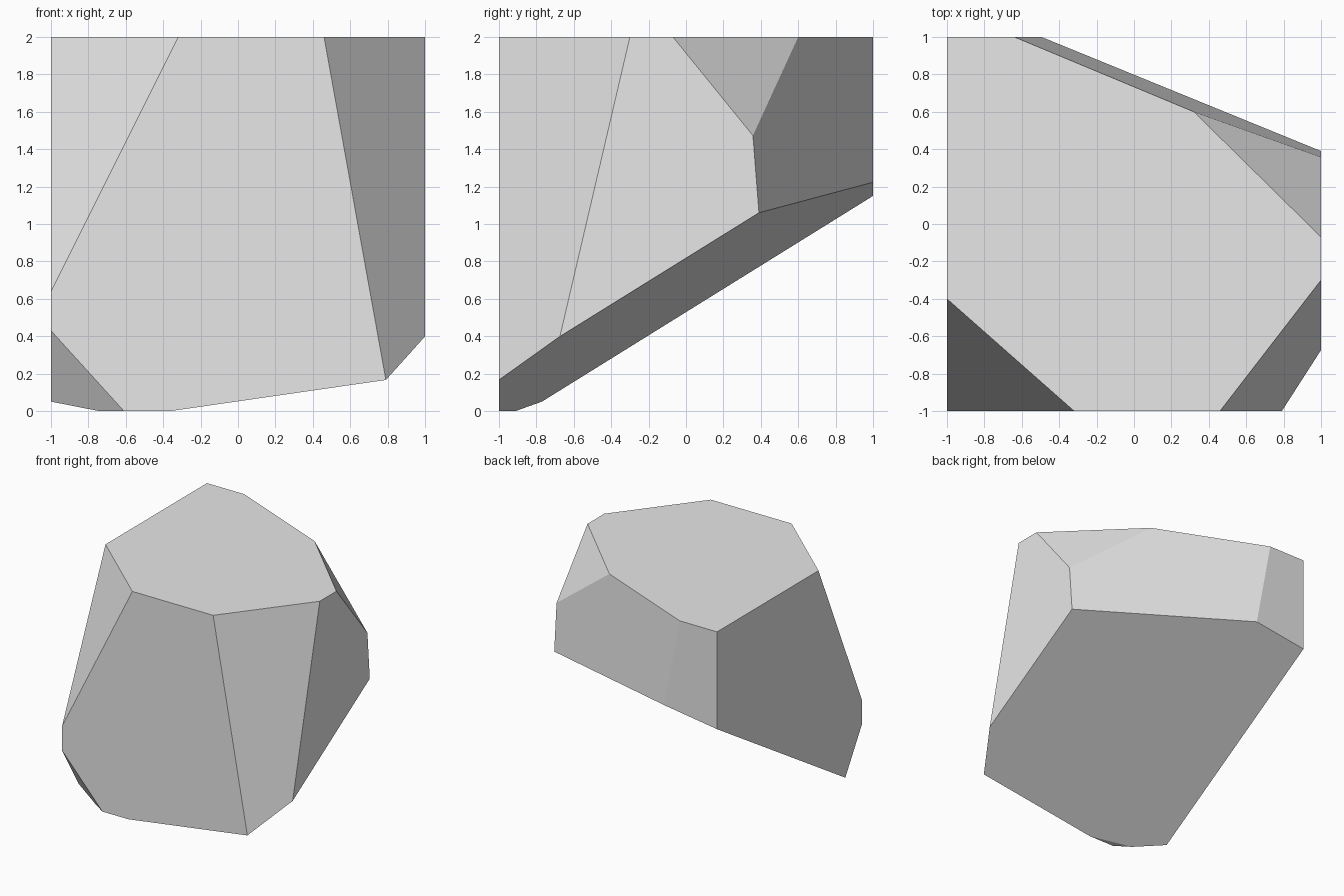
import bpy, bmesh
from mathutils import Vector

old = bpy.data.objects.get("Cube")
if old:
    bpy.data.objects.remove(old, do_unlink=True)

# Stone grey
stone = bpy.data.materials.new("stone grey")
stone.use_nodes = True
grey = (0.8, 0.8, 0.8, 1.0)
stone.diffuse_color = grey
stone.node_tree.nodes["Principled BSDF"].inputs["Base Color"].default_value = grey

# Each facet is a slice through three points on the block's surface
slices = {
    "front right top corner": [(-1, -1, 0.64), (-0.32, -1, 2), (-1, -0.4, 2)],
    "front left edge": [(0.46, -1, 2), (0.79, -1, 0.17), (1, -0.3, 2)],
    "sloping underside": [(-0.36, -1, 0), (1, 0.39, 1.06), (-1, 1, 1.15)],
    "front right bottom corner": [(-1, -1, 0.43), (-0.61, -1, 0), (-1, -0.77, 0.05)],
    "back left edge": [(-0.64, 1, 2), (0.32, 0.6, 2), (1, 0.39, 1.06)],
    "back left top corner": [(1, -0.07, 2), (0.32, 0.6, 2), (1, 0.36, 1.47)],
}


def slice_off(bm, points):
    """Remove everything beyond the plane and cap the opening."""
    a, b, c = map(Vector, points)
    normal = (b - a).cross(c - a).normalized()
    if normal.dot(Vector((0, 0, 1)) - a) > 0:
        normal.negate()
    cut = bmesh.ops.bisect_plane(
        bm, geom=bm.verts[:] + bm.edges[:] + bm.faces[:], dist=1e-5,
        plane_co=a, plane_no=normal, clear_outer=True)
    rim = [e for e in cut["geom_cut"]
           if isinstance(e, bmesh.types.BMEdge) and e.is_boundary]
    bmesh.ops.holes_fill(bm, edges=rim, sides=0)


# Block carved into a faceted rock
bm = bmesh.new()
bmesh.ops.create_cube(bm, size=2)
bmesh.ops.translate(bm, verts=bm.verts, vec=(0, 0, 1))
for points in slices.values():
    slice_off(bm, points)
bmesh.ops.recalc_face_normals(bm, faces=bm.faces)

mesh = bpy.data.meshes.new("rock")
bm.to_mesh(mesh)
bm.free()
mesh.materials.append(stone)
rock = bpy.data.objects.new("rock", mesh)
bpy.context.collection.objects.link(rock)
